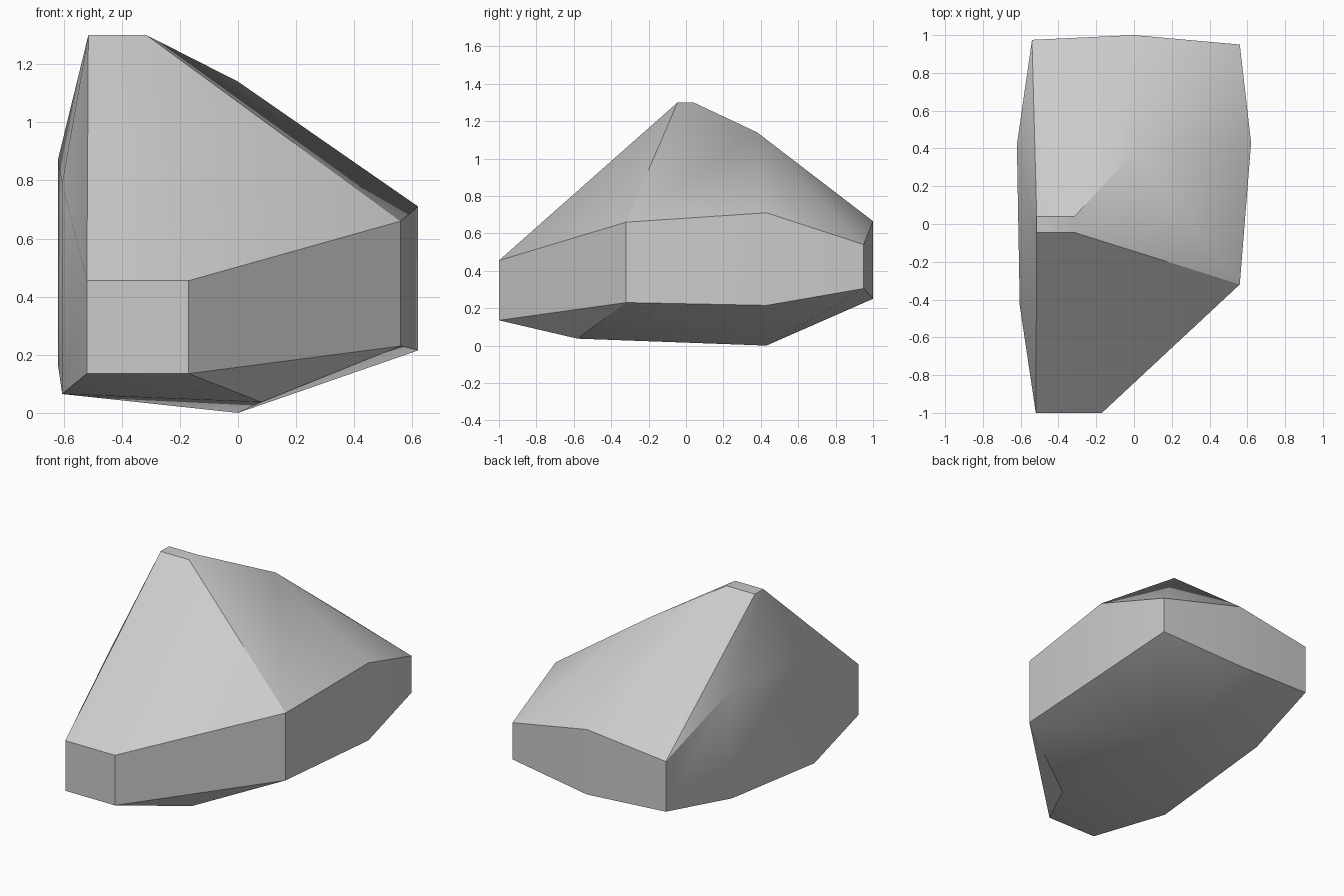
import bpy, bmesh, math

cube = bpy.data.objects.get("Cube")
if cube:
    bpy.data.objects.remove(cube, do_unlink=True)

# Vertical side wall corners: x, y, lower z, upper z (counter-clockwise)
WALL = {
    "front_a": (-0.52, -1.0, 0.135, 0.455),
    "front_b": (-0.17, -1.0, 0.135, 0.455),
    "side_a": (0.56, -0.32, 0.23, 0.66),
    "side_b": (0.62, 0.43, 0.215, 0.71),
    "back_a": (0.56, 0.95, 0.305, 0.54),
    "back_b": (0.0, 1.0, 0.25, 0.665),
    "back_c": (-0.54, 0.975, 0.275, 0.595),
    "far_a": (-0.62, 0.42, 0.17, 0.87),
    "far_b": (-0.605, -0.43, 0.065, 0.79),
}

bm = bmesh.new()
low = {k: bm.verts.new((x, y, a)) for k, (x, y, a, b) in WALL.items()}
top = {k: bm.verts.new((x, y, b)) for k, (x, y, a, b) in WALL.items()}

# Summit plateau, shoulder and the two lowest points
peak_fl, peak_fr, peak_br, peak_bl = [
    bm.verts.new((x, y, 1.3))
    for x, y in ((-0.515, -0.045), (-0.315, -0.045), (-0.315, 0.04), (-0.515, 0.04))]
shoulder = bm.verts.new((0, 0.38, 1.14))
keel_front = bm.verts.new((0.08, -0.58, 0.037))
keel_back = bm.verts.new((0, 0.43, 0))


def fan(centre, ring, names):
    """Triangles from one point to a run of wall corners."""
    names = names.split()
    for a, b in zip(names, names[1:]):
        bm.faces.new((centre, ring[a], ring[b]))


# Side wall
keys = list(WALL)
for a, b in zip(keys, keys[1:] + keys[:1]):
    bm.faces.new((low[a], low[b], top[b], top[a]))

# Crown
bm.faces.new((peak_fl, peak_fr, peak_br, peak_bl))
fan(peak_fl, top, "far_a far_b front_a front_b")
fan(peak_fr, top, "front_b side_a")
fan(shoulder, top, "side_a side_b back_a back_b")
fan(peak_br, top, "back_b back_c")
fan(peak_bl, top, "back_c far_a")
for tri in ((peak_fl, top["front_b"], peak_fr), (peak_fr, top["side_a"], shoulder),
            (peak_fr, shoulder, peak_br), (peak_br, shoulder, top["back_b"]),
            (peak_br, top["back_c"], peak_bl), (peak_bl, top["far_a"], peak_fl)):
    bm.faces.new(tri)

# Underside
fan(keel_front, low, "far_b front_a front_b side_a")
fan(keel_back, low, "side_a side_b back_a back_b back_c far_a far_b")
bm.faces.new((keel_back, keel_front, low["side_a"]))
bm.faces.new((keel_back, low["far_b"], keel_front))
bmesh.ops.recalc_face_normals(bm, faces=bm.faces)

mesh = bpy.data.meshes.new("rock")
bm.to_mesh(mesh)
bm.free()
rock = bpy.data.objects.new("rock", mesh)
bpy.context.collection.objects.link(rock)

# Stone material
grey = (0.6, 0.6, 0.6, 1)
stone = bpy.data.materials.new("stone_grey")
stone.use_nodes = True
stone.diffuse_color = grey
stone.node_tree.nodes["Principled BSDF"].inputs["Base Color"].default_value = grey
mesh.materials.append(stone)

# Soft shading across shallow creases only
bpy.ops.object.select_all(action='DESELECT')
rock.select_set(True)
bpy.context.view_layer.objects.active = rock
bpy.ops.object.shade_smooth_by_angle(angle=math.radians(30))
